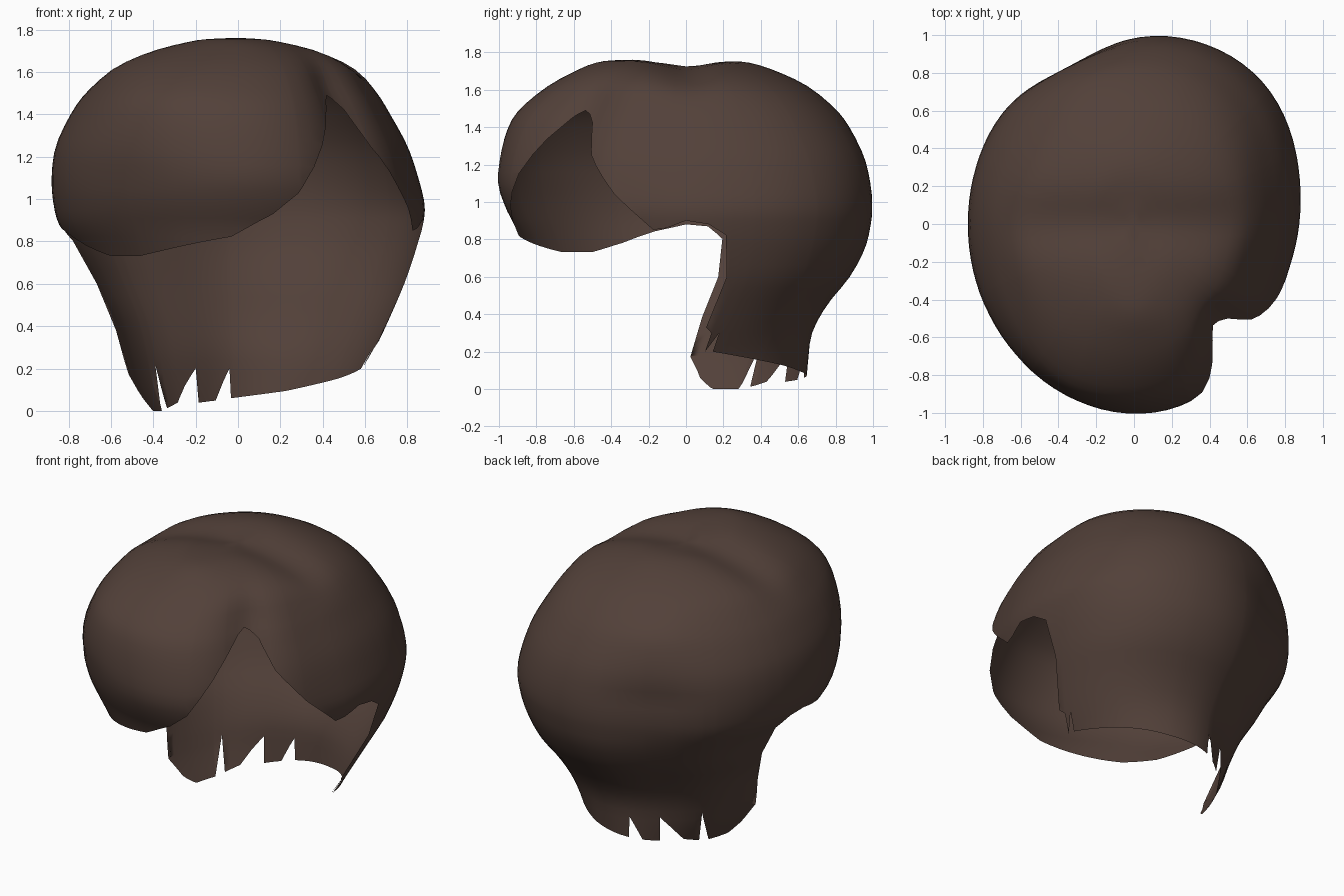
import bpy
import bmesh
import math

start_cube = bpy.data.objects.get("Cube")
if start_cube:
    bpy.data.objects.remove(start_cube, do_unlink=True)


def make_material(name, rgb):
    material = bpy.data.materials.new(name)
    material.use_nodes = True
    colour = (*rgb, 1.0)
    material.diffuse_color = colour
    shader = material.node_tree.nodes["Principled BSDF"]
    shader.inputs["Base Color"].default_value = colour
    shader.inputs["Roughness"].default_value = 0.8
    return material


# Profile levels from crown to nape: height, right, left, front, back reach
LEVELS = [
    (1.77, 0, 0, 0, 0),
    (1.76, .18, .12, .35, .2),
    (1.745, .28, .24, .48, .34),
    (1.7, .45, .42, .59, .48),
    (1.62, .61, .56, .73, .64),
    (1.5, .72, .65, .87, .78),
    (1.4, .79, .71, .94, .86),
    (1.25, .86, .79, .99, .94),
    (1.1, .88, .84, 1.01, .98),
    (.97, .87, .87, .97, .99),
    (.87, .84, .86, .92, .98),
    (.75, .76, .83, .88, .95),
    (.6, .68, .78, .83, .87),
    (.45, .61, .72, .8, .75),
    (.3, .57, .65, .8, .67),
    (.15, .52, .56, .8, .65),
    (0, .43, .48, .8, .64),
]

# Hem line around the head: angle in degrees, height
HEM = [
    (0, .9), (8, .88), (14, .82), (15.5, .6), (16, .33), (19, .3), (20, .2),
    (22, .3), (23, .2), (45, .15), (70, .1), (93, .07), (93.6, .2),
    (100, .06), (109, .05), (109.6, .2), (122, .05), (131, .02), (132, .22),
    (137, 0), (150, 0), (158, .07), (164, .17), (165, .38), (165.5, .6),
    (166, .8), (172, .87), (180, .88), (192, .84), (205, .78), (220, .73),
    (235, .73), (250, .77), (268, .82), (280, .93), (287, 1.03), (299, 1.33),
    (305, 1.46), (308, 1.49), (311, 1.47), (315, 1.42), (321, 1.25),
    (333, 1.05), (348, .85), (353, .86), (360, .9),
]

# Soft bulges and the parting crease: angle, amount low, amount high, spread
BUMPS = [(46, .09, .08, 23), (112, -.07, .03, 14), (240, -.025, .06, 18),
         (310, -.09, -.12, 9), (338, -.03, -.03, 13)]


def mix(a, b, t):
    return a + (b - a) * t


def clamp(value):
    return max(0, min(1, value))


def hem_height(angle):
    for (a, low), (b, high) in zip(HEM, HEM[1:]):
        if a <= angle <= b:
            return mix(low, high, (angle - a) / (b - a))


def level_of(height):
    """Profile position, as a fractional level, that reaches a height."""
    for i in range(2, len(LEVELS) - 1):
        top, bottom = LEVELS[i][0], LEVELS[i + 1][0]
        if height >= bottom:
            return i + (top - height) / (top - bottom)
    return len(LEVELS) - 1


def smooth_level(u):
    """Catmull-Rom blend of the profile levels."""
    last = len(LEVELS) - 1
    i = min(int(u), last - 1)
    t = u - i
    rows = [LEVELS[max(0, min(last, i + k))] for k in (-1, 0, 1, 2)]
    return [b + t / 2 * (c - a + t * (2 * a - 5 * b + 4 * c - d
            + t * (3 * (b - c) + d - a))) for a, b, c, d in zip(*rows)]


def surface_point(angle, u):
    z, right, left, front, back = smooth_level(u)
    c, s = math.cos(math.radians(angle)), math.sin(math.radians(angle))
    rx = max(left if c > 0 else right, 1e-4)
    ry = max(back if s > 0 else front, 1e-4)
    radius = 1 / math.hypot(c / rx, s / ry)
    fade = clamp((1.75 - z) / .2)
    for centre, low, high, spread in BUMPS:
        gap = (angle - centre + 180) % 360 - 180
        amount = mix(low, high, clamp((z - 1.1) / .4))
        radius *= 1 + fade * amount * math.exp(-.5 * (gap / spread) ** 2)
    # the nape locks sweep forward below the ears
    sweep = .17 * clamp((.6 - z) / .4) * (1 - abs(s))
    y = radius * s - sweep
    # a shallow valley crosses the crown from side to side
    valley = .045 * clamp((z - 1.5) / .2) * math.exp(-(y / .16) ** 2)
    return radius * c, y, max(z, 0) - valley


# Hair shell: columns of points from the crown down, each cut off at the hem
ROWS = 40
angles = sorted({a for a, _ in HEM if a < 360} | set(range(0, 360, 4)))
bm = bmesh.new()
crown = bm.verts.new(surface_point(0, 0))
columns = []
for angle in angles:
    end = level_of(hem_height(angle))
    steps = [(len(LEVELS) - 1) * r / ROWS for r in range(1, ROWS + 1)]
    columns.append([bm.verts.new(surface_point(angle, min(u, end)))
                    for u in steps])
for left, right in zip(columns, columns[1:] + columns[:1]):
    bm.faces.new((crown, left[0], right[0]))
    for r in range(ROWS - 1):
        bm.faces.new((left[r], left[r + 1], right[r + 1], right[r]))
# points gathered on the hem become one
bmesh.ops.remove_doubles(bm, verts=bm.verts[:], dist=1e-4)

mesh = bpy.data.meshes.new("hair_shell")
bm.to_mesh(mesh)
bm.free()
hair = bpy.data.objects.new("hair_shell", mesh)
bpy.context.collection.objects.link(hair)
mesh.materials.append(make_material("dark_brown_hair", (.085, .052, .041)))
mesh.polygons.foreach_set("use_smooth", [True] * len(mesh.polygons))
